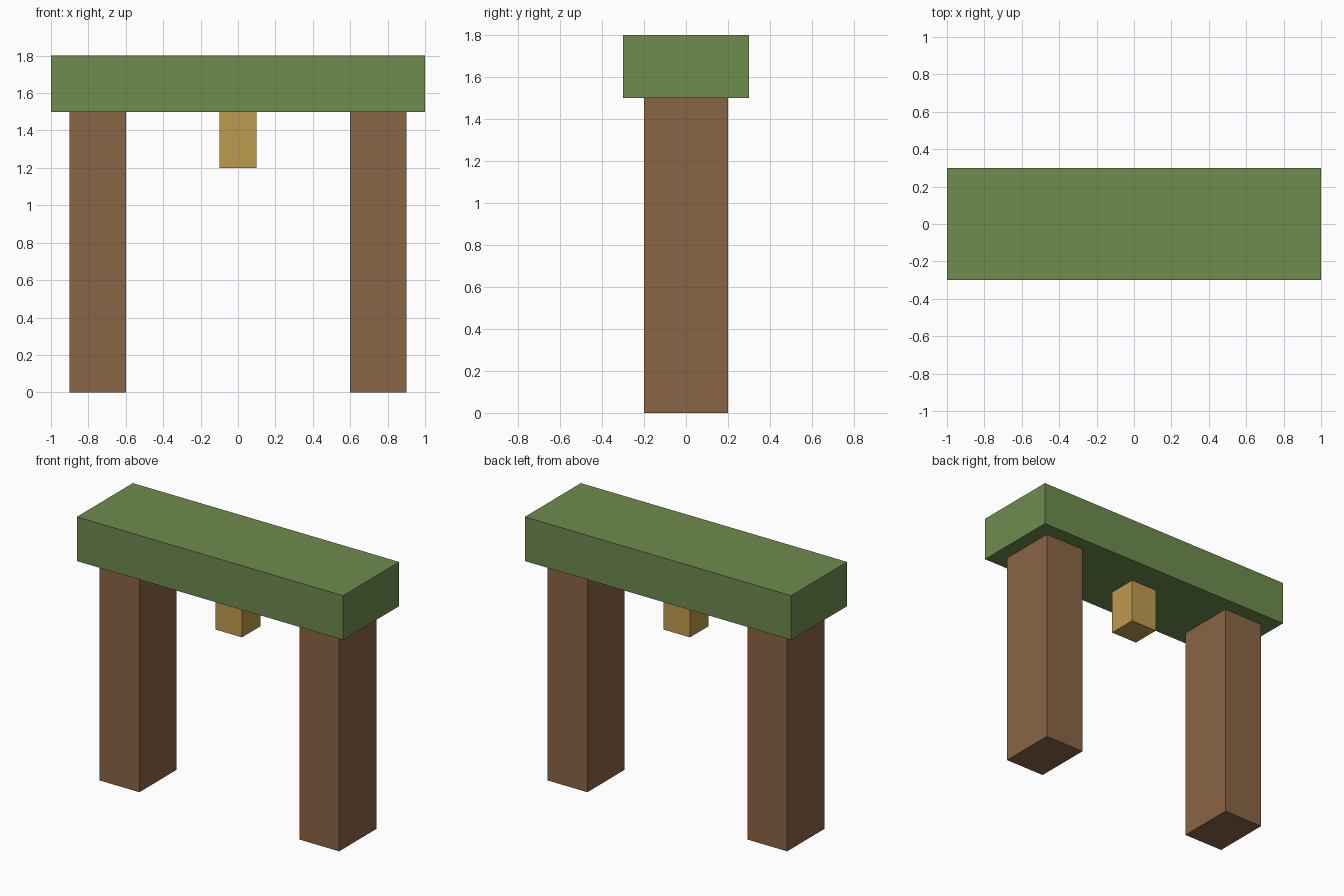
import bpy

default = bpy.data.objects.get("Cube")
if default:
    bpy.data.objects.remove(default, do_unlink=True)


def linear(c):
    c /= 255
    return c / 12.92 if c <= 0.04045 else ((c + 0.055) / 1.055) ** 2.4


def material(name, rgb):
    color = (*(linear(c) for c in rgb), 1)
    mat = bpy.data.materials.new(name)
    mat.use_nodes = True
    mat.diffuse_color = color
    bsdf = next(n for n in mat.node_tree.nodes if n.type == 'BSDF_PRINCIPLED')
    bsdf.inputs["Base Color"].default_value = color
    return mat


def box(name, x, size, bottom, mat):
    """Flat-faced box centred on y = 0, standing at the given height."""
    bpy.ops.mesh.primitive_cube_add(size=1, location=(x, 0, bottom + size[2] / 2))
    obj = bpy.context.object
    obj.name = obj.data.name = name
    obj.scale = size
    bpy.ops.object.transform_apply(location=False, rotation=False, scale=True)
    obj.data.materials.append(mat)
    return obj


green = material("moss green", (110, 139, 78))
brown = material("wood brown", (138, 101, 70))
gold = material("ochre gold", (192, 154, 78))

# Two posts carrying the beam
for side, x in (("left", 0.75), ("right", -0.75)):
    box(side + "_post", x, (0.3, 0.4, 1.5), 0, brown)

# Beam across the top
box("top_beam", 0, (2, 0.6, 0.3), 1.5, green)

# Small block hanging under the middle of the beam
box("hanging_block", 0, (0.2, 0.2, 0.3), 1.2, gold)
